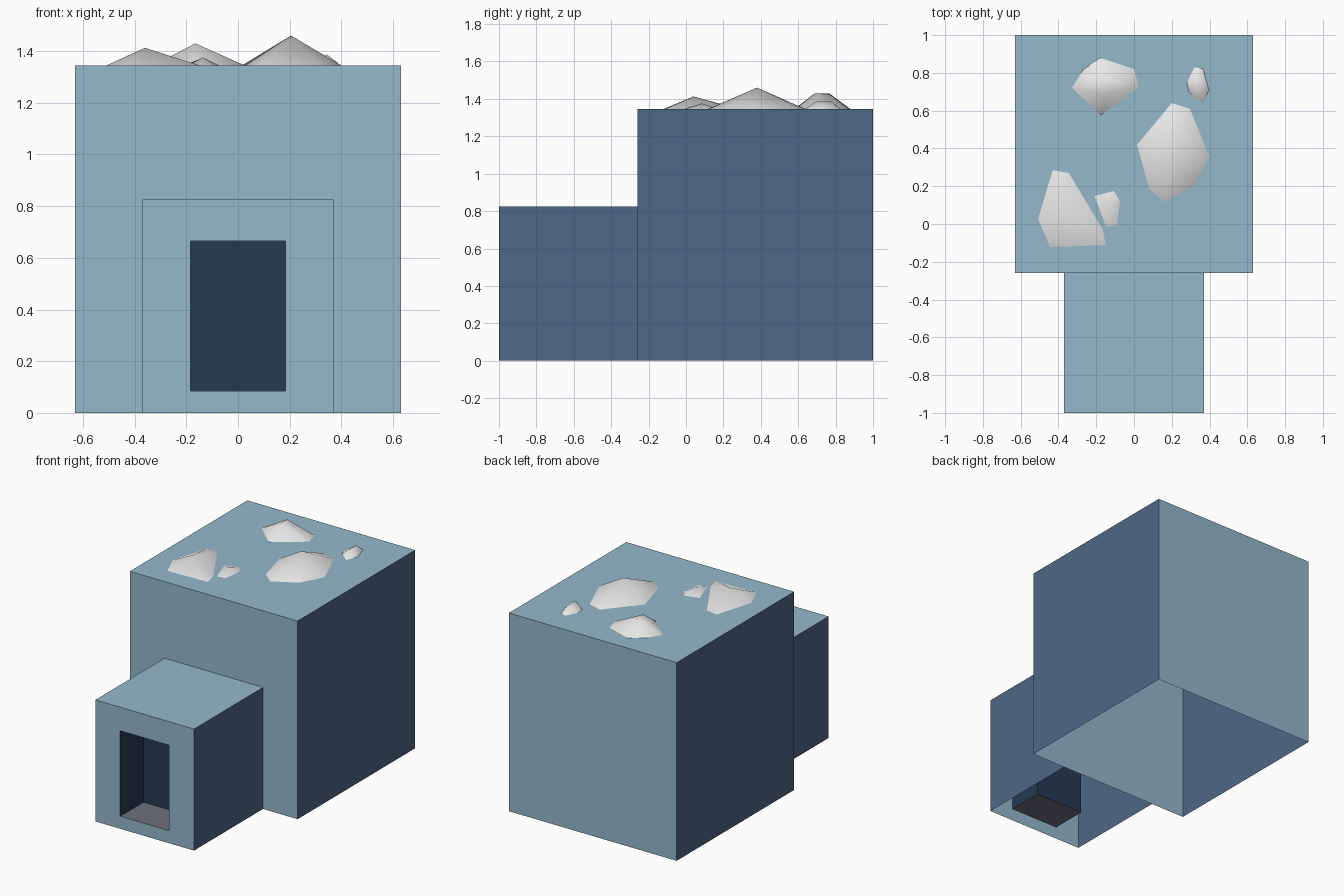
import bpy, bmesh
from mathutils import Vector

if "Cube" in bpy.data.objects:
    bpy.data.objects.remove(bpy.data.objects["Cube"])


def material(name, rgb):
    m = bpy.data.materials.new(name)
    m.diffuse_color = (*rgb, 1)
    m.use_nodes = True
    m.node_tree.nodes["Principled BSDF"].inputs["Base Color"].default_value = m.diffuse_color
    return m


ICE = material("pale ice blue", (0.30, 0.48, 0.60))
SIDE = material("deep ice blue", (0.08, 0.137, 0.245))
DARK = material("dark navy", (0.019, 0.042, 0.085))
FLOOR = material("doorway floor grey", (0.15, 0.16, 0.20))
SNOW = material("snow", (0.8, 0.8, 0.8))
ROOF = 1.345


def finish(name, bm, mats):
    me = bpy.data.meshes.new(name)
    bm.to_mesh(me)
    bm.free()
    for m in mats:
        me.materials.append(m)
    ob = bpy.data.objects.new(name, me)
    bpy.context.collection.objects.link(ob)
    return ob


def shell(lo, hi, open_dirs):
    """Box without the faces looking along open_dirs; x-facing sides darker."""
    bm = bmesh.new()
    bmesh.ops.create_cube(bm, size=1)
    for v in bm.verts:
        v.co = [lo[i] if v.co[i] < 0 else hi[i] for i in range(3)]
    bm.normal_update()
    gone = [f for f in bm.faces
            if any(f.normal.dot(Vector(d)) > 0.9 for d in open_dirs)]
    bmesh.ops.delete(bm, geom=gone, context='FACES')
    for f in bm.faces:
        f.material_index = 1 if abs(f.normal.x) > 0.5 else 0
    return bm


# Main block, open underneath
finish("main_block", shell((-0.63, -0.26, 0), (0.63, 1, ROOF), [(0, 0, -1)]),
       [ICE, SIDE])

# Entrance block with a recessed doorway
bm = shell((-0.37, -1, 0), (0.37, -0.26, 0.825), [(0, 0, -1), (0, 1, 0)])
door = next(f for f in bm.faces if f.normal.y < -0.9)
bmesh.ops.inset_individual(bm, faces=[door], thickness=0.1)
for v in door.verts:
    v.co.x = 0.184 if v.co.x > 0 else -0.184
    v.co.z = 0.665 if v.co.z > 0.4 else 0.085
outer = set(bm.faces) - {door}
new = bmesh.ops.extrude_discrete_faces(bm, faces=[door])["faces"][0]
for v in new.verts:
    v.co.y += 0.25
bm.normal_update()
for f in bm.faces:
    if f not in outer:
        f.material_index = 3 if f.normal.z > 0.5 else 2
finish("entrance_block", bm, [ICE, SIDE, DARK, FLOOR])


# Snow heaps: outline on the roof rising to a peak or short ridge
def heap(name, outline, height, peaks):
    bm = bmesh.new()
    rim = [bm.verts.new((x, y, ROOF)) for x, y in outline]
    tops = [bm.verts.new((x, y, height)) for x, y in peaks]
    bmesh.ops.convex_hull(bm, input=rim + tops)
    bm.normal_update()
    bmesh.ops.delete(bm, geom=[f for f in bm.faces if f.normal.z < -0.9],
                     context='FACES')
    bmesh.ops.recalc_face_normals(bm, faces=bm.faces)
    bm.normal_update()
    if sum(f.normal.z for f in bm.faces) < 0:
        bmesh.ops.reverse_faces(bm, faces=bm.faces)
    for f in bm.faces:
        f.smooth = True
    finish(name, bm, [SNOW])


heap("snow_back_left", [(-.18, .88), (0, .82), (.025, .725), (-.175, .577),
     (-.328, .72), (-.27, .815)], 1.43, [(-.165, .69), (-.165, .765)])
heap("snow_back_right", [(.32, .83), (.365, .822), (.397, .71), (.365, .637),
     (.29, .70), (.28, .75)], 1.387, [(.345, .695), (.345, .775)])
heap("snow_middle", [(.20, .64), (.296, .61), (.40, .355), (.317, .20),
     (.16, .116), (.08, .185), (.016, .42)], 1.46, [(.205, .38)])
heap("snow_front_left", [(-.43, .285), (-.345, .27), (-.165, -.03),
     (-.15, -.112), (-.445, -.122), (-.508, .026)], 1.413, [(-.36, .04)])
heap("snow_front_small", [(-.208, .148), (-.106, .175), (-.074, .12),
     (-.09, -.005), (-.148, -.016)], 1.375, [(-.135, .085)])
